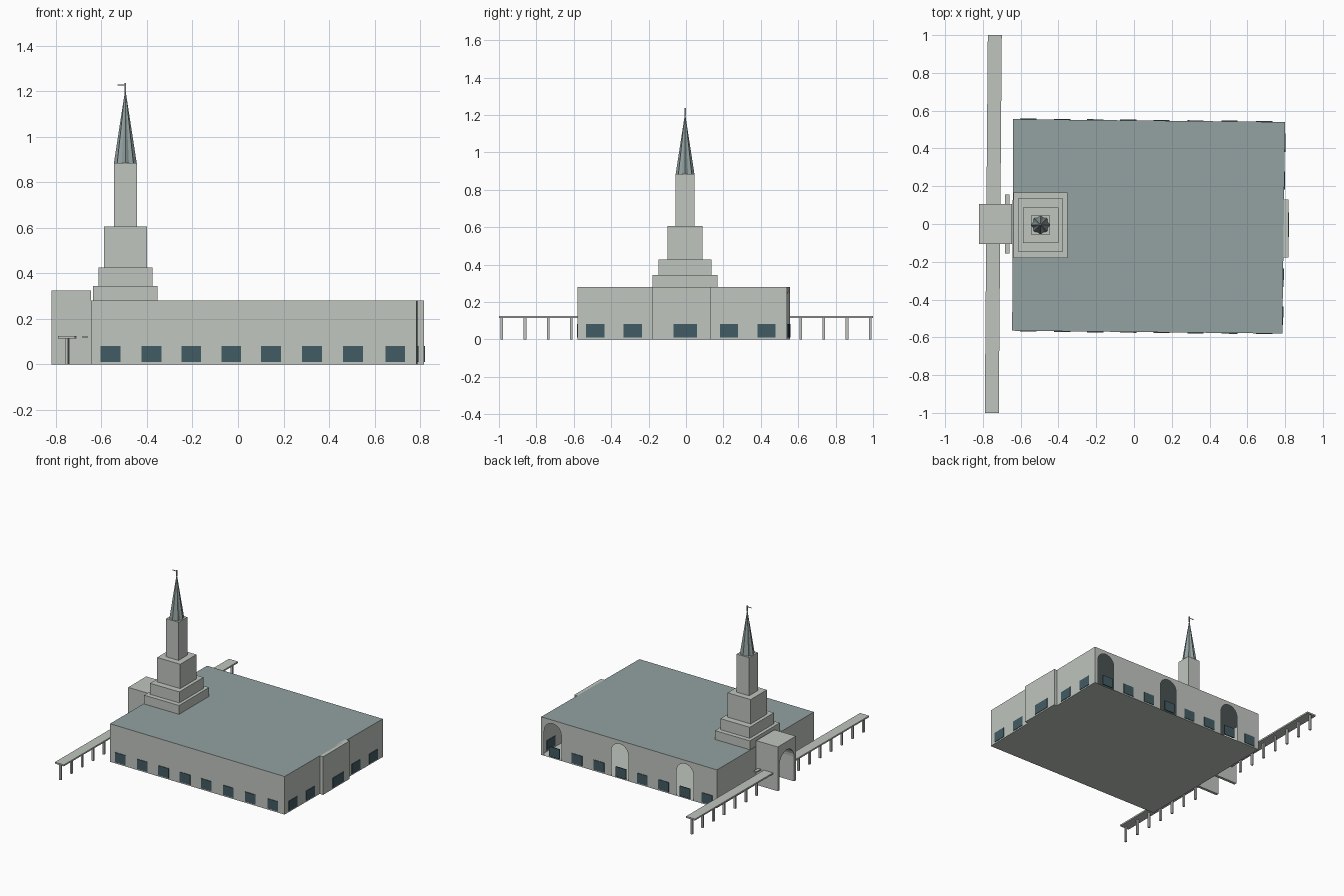
import bpy, bmesh, math
from mathutils import Vector

if "Cube" in bpy.data.objects:
    bpy.data.objects.remove(bpy.data.objects["Cube"])


def material(name, rgb):
    m = bpy.data.materials.new(name)
    m.diffuse_color = (*rgb, 1)
    m.use_nodes = True
    m.node_tree.nodes["Principled BSDF"].inputs["Base Color"].default_value = m.diffuse_color
    return m


STONE = material("pale stone", (0.53, 0.56, 0.52))
ROOF = material("slate roof", (0.29, 0.36, 0.355))
GLASS = material("dark glass", (0.055, 0.105, 0.125))


def make(name, bm, mat):
    me = bpy.data.meshes.new(name)
    bm.to_mesh(me)
    bm.free()
    me.materials.append(mat)
    ob = bpy.data.objects.new(name, me)
    bpy.context.collection.objects.link(ob)
    return ob


def prism(name, points, offset, mat):
    """Polygon of 3D points, extruded along an offset."""
    bm = bmesh.new()
    base = bm.faces.new([bm.verts.new(p) for p in points])
    out = bmesh.ops.extrude_face_region(bm, geom=[base], use_keep_orig=True)
    verts = [g for g in out["geom"] if isinstance(g, bmesh.types.BMVert)]
    bmesh.ops.translate(bm, verts=verts, vec=offset)
    bmesh.ops.recalc_face_normals(bm, faces=bm.faces)
    return make(name, bm, mat)


def box(name, x0, x1, y0, y1, z0, z1, mat=STONE):
    pts = [(x0, y0, z0), (x1, y0, z0), (x1, y1, z0), (x0, y1, z0)]
    return prism(name, pts, (0, 0, z1 - z0), mat)


def sheet(name, points, mat):
    bm = bmesh.new()
    bm.faces.new([bm.verts.new(p) for p in points])
    return make(name, bm, mat)


def arch(center, half, top, steps=12):
    """(u, z) outline of a round-headed opening, left foot to right foot."""
    pts = [(center - half, 0)]
    for i in range(steps + 1):
        a = math.pi * (1 - i / steps)
        pts.append((center + half * math.cos(a), top - half + half * math.sin(a)))
    return pts + [(center + half, 0)]


# Main hall: hollow shell on a slightly skewed footprint
H = 0.28
FL, FR = Vector((-0.645, -0.565, 0)), Vector((0.785, -0.58, 0))
BR, BL = Vector((0.80, 0.54, 0)), Vector((-0.64, 0.555, 0))
UP = Vector((0, 0, H))
sheet("hall_floor", [FL, BL, BR, FR], STONE)
sheet("hall_roof", [p + UP for p in (FL, FR, BR, BL)], ROOF)
for name, a, b in (("front_wall", FL, FR), ("right_wall", FR, BR), ("left_wall", BL, FL)):
    sheet(name, [a, b, b + UP, a + UP], STONE)


def back_y(x):
    return BL.y + (BR.y - BL.y) * (x - BL.x) / (BR.x - BL.x)


# Back wall with three open arches
outline = [(BL.x, 0)]
for c in (-0.38, 0.155, 0.705):
    outline += arch(c, 0.07, 0.255)
outline += [(BR.x, 0), (BR.x, H), (BL.x, H)]
sheet("back_wall", [(x, back_y(x), z) for x, z in reversed(outline)], STONE)

# Bay in the middle of the right wall
box("right_bay", 0.78, 0.817, -0.178, 0.13, 0, H)


def window(name, a, b, center, width, axis):
    """Thin plate lying on the wall from a to b, centred on one coordinate."""
    d = (b - a).normalized()
    mid = a + (b - a) * ((center - a[axis]) / (b[axis] - a[axis]))
    out = Vector((d.y, -d.x, 0))
    lo, hi = Vector((0, 0, 0.01)), Vector((0, 0, 0.082))
    p, q = mid - d * width / 2 - out * 0.003, mid + d * width / 2 - out * 0.003
    prism(name, [p + lo, q + lo, q + hi, p + hi], out * 0.007, GLASS)


# Windows along front, back and right
for i, x in enumerate((-0.56, -0.38, -0.205, -0.03, 0.145, 0.325, 0.505, 0.69)):
    window(f"front_window_{i}", FL, FR, x, 0.086, 0)
    window(f"back_window_{i}", BR, BL, x, 0.086, 0)
for i, y in enumerate((-0.485, -0.285, 0.23, 0.43)):
    window(f"right_window_{i}", FR, BR, y, 0.097, 1)
box("bay_window", 0.814, 0.821, -0.068, 0.06, 0.01, 0.082, GLASS)

# Stepped tower
tiers = [(-0.637, -0.353, -0.18, 0.168, H, 0.345),
         (-0.613, -0.375, -0.146, 0.135, 0.345, 0.426),
         (-0.588, -0.40, -0.10, 0.088, 0.426, 0.605),
         (-0.545, -0.444, -0.056, 0.045, 0.605, 0.885)]
for i, t in enumerate(tiers):
    box(f"tower_tier_{i + 1}", *t)

# Fluted spire
CX, CY = -0.495, -0.005
bm = bmesh.new()
tip = bm.verts.new((CX, CY, 1.21))
ring = []
for i in range(16):
    r, a = (0.05, 0.041)[i % 2], math.tau * i / 16
    ring.append(bm.verts.new((CX + r * math.cos(a), CY + r * math.sin(a), 0.885)))
for i in range(16):
    bm.faces.new((ring[i], ring[(i + 1) % 16], tip))
bm.faces.new(ring[::-1])
make("spire", bm, ROOF)

# Small finial figure holding a horn
box("finial_body", CX - 0.004, CX + 0.004, CY - 0.004, CY + 0.004, 1.195, 1.236, ROOF)
box("finial_horn", CX - 0.035, CX, CY - 0.002, CY + 0.002, 1.226, 1.230, ROOF)

# Entrance porch with an arched passage
porch = [(-0.105, 0)] + arch(0, 0.085, 0.265) + [(0.105, 0), (0.105, 0.325), (-0.105, 0.325)]
prism("entrance_porch", [(-0.82, y, z) for y, z in porch], (0.175, 0, 0), STONE)


# Covered walkways on either side of the porch
def walk_x(y):
    return -0.745 + 0.008 * y


for side, s in (("front", -1), ("back", 1)):
    a, b = s * 0.105, s * 1.0
    w = 0.037
    pts = [(walk_x(a) - w, a, 0.114), (walk_x(a) + w, a, 0.114),
           (walk_x(b) + w, b, 0.114), (walk_x(b) - w, b, 0.114)]
    prism(f"{side}_walkway_roof", pts, (0, 0, 0.011), STONE)
    for i in range(7):
        y = s * (0.985 - 0.124 * i)
        x = walk_x(y)
        box(f"{side}_walkway_post_{i}", x - 0.007, x + 0.007, y - 0.007, y + 0.007, 0, 0.115)
    # Short canopy stub beside the porch
    y0, y1 = sorted((s * 0.10, s * 0.155))
    box(f"{side}_canopy", -0.682, -0.66, y0, y1, 0.117, 0.126)
